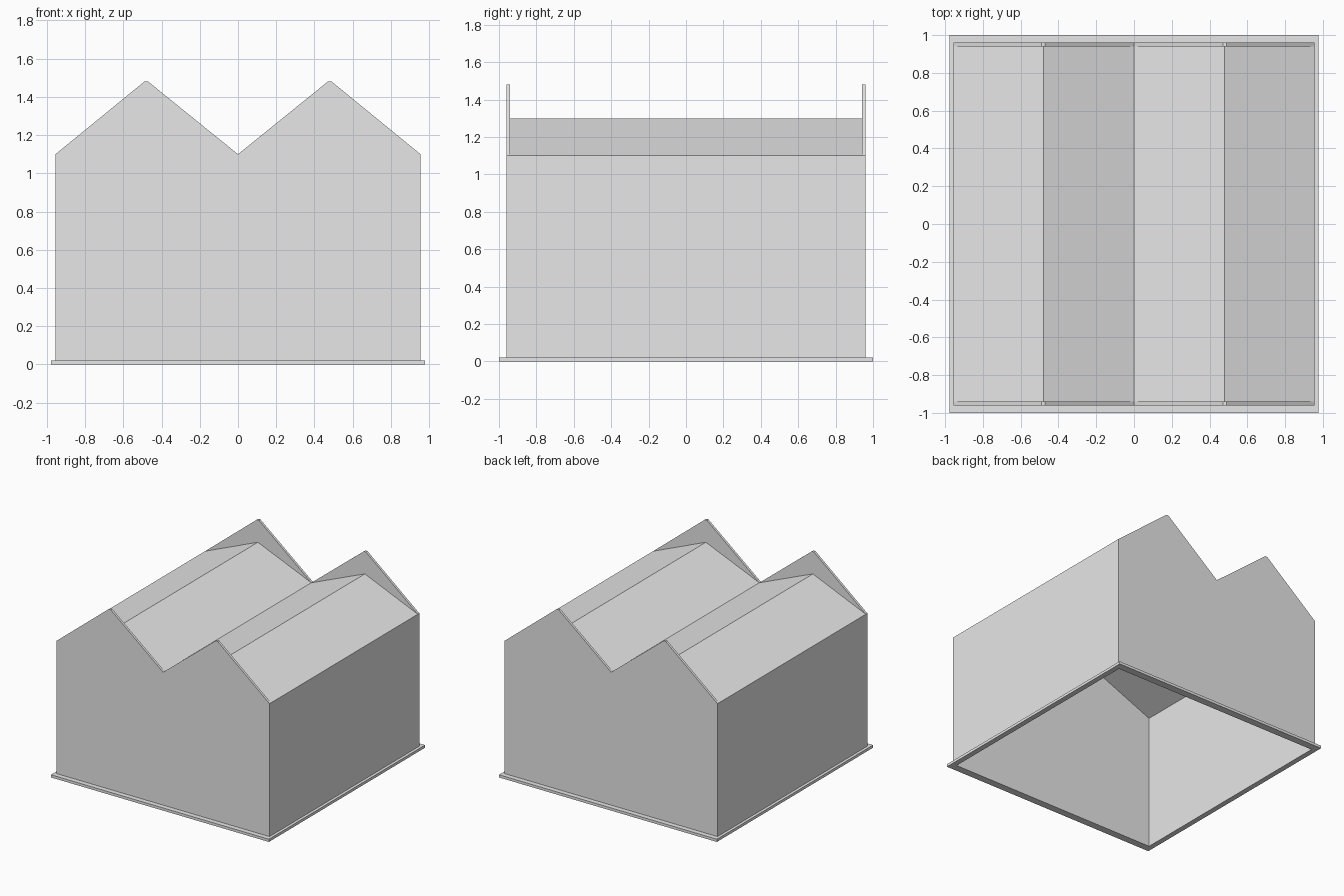
import bpy
import bmesh

cube = bpy.data.objects.get("Cube")
if cube:
    bpy.data.objects.remove(cube, do_unlink=True)

HALF_X, HALF_Y = 0.955, 0.96      # outer wall faces
WALL = 0.02                       # wall thickness
EAVE, RIDGE, PEAK = 1.10, 1.30, 1.48
RIDGE_X = 0.48

grey = bpy.data.materials.new("plain_grey")
grey.use_nodes = True
grey.diffuse_color = (0.8, 0.8, 0.8, 1)
grey.node_tree.nodes["Principled BSDF"].inputs["Base Color"].default_value = (0.8, 0.8, 0.8, 1)


def extrude_profile(name, points, axis, start, end):
    """Extrude a closed 2D outline along y (outline in xz) or z (outline in xy)."""
    bm = bmesh.new()
    place = {"y": lambda a, b: (a, start, b), "z": lambda a, b: (a, b, start)}[axis]
    face = bm.faces.new([bm.verts.new(place(a, b)) for a, b in points])
    moved = bmesh.ops.extrude_face_region(bm, geom=[face])["geom"]
    shift = (0, end - start, 0) if axis == "y" else (0, 0, end - start)
    bmesh.ops.translate(bm, vec=shift,
                        verts=[v for v in moved if isinstance(v, bmesh.types.BMVert)])
    bmesh.ops.recalc_face_normals(bm, faces=bm.faces)
    mesh = bpy.data.meshes.new(name)
    bm.to_mesh(mesh)
    bm.free()
    mesh.materials.append(grey)
    obj = bpy.data.objects.new(name, mesh)
    bpy.context.collection.objects.link(obj)
    return obj


def rectangle(x0, x1, y0, y1):
    return [(x0, y0), (x1, y0), (x1, y1), (x0, y1)]


# Twin-peaked gable walls, with slightly blunted tips, rising above the roof
tip = 0.01
half = [(RIDGE_X - tip, PEAK), (RIDGE_X + tip, PEAK), (HALF_X, EAVE), (HALF_X, 0)]
gable = [(-x, z) for x, z in reversed(half)] + [(0, EAVE)] + half
for name, side in (("front_gable", -1), ("back_gable", 1)):
    extrude_profile(name, gable, "y", side * HALF_Y, side * (HALF_Y - WALL))

# Side walls and the roof run between the gables
inner_y = HALF_Y - WALL
for name, side in (("right_wall", -1), ("left_wall", 1)):
    extrude_profile(name, rectangle(side * (HALF_X - WALL), side * HALF_X, 0, EAVE),
                    "y", -inner_y, inner_y)

# Zigzag roof sheet
top = [(-HALF_X, EAVE), (-RIDGE_X, RIDGE), (0, EAVE), (RIDGE_X, RIDGE), (HALF_X, EAVE)]
under = [(x, z - 0.01) for x, z in reversed(top)]
extrude_profile("roof", top + under, "y", -inner_y, inner_y)

# Base skirt: an open frame around the foot of the walls
SKIRT_X, SKIRT_Y, SKIRT_Z = 0.978, 1.0, 0.022
for name, side in (("front_skirt", -1), ("back_skirt", 1)):
    extrude_profile(name, rectangle(-SKIRT_X, SKIRT_X, side * HALF_Y, side * SKIRT_Y),
                    "z", 0, SKIRT_Z)
for name, side in (("right_skirt", -1), ("left_skirt", 1)):
    extrude_profile(name, rectangle(side * HALF_X, side * SKIRT_X, -HALF_Y, HALF_Y),
                    "z", 0, SKIRT_Z)
